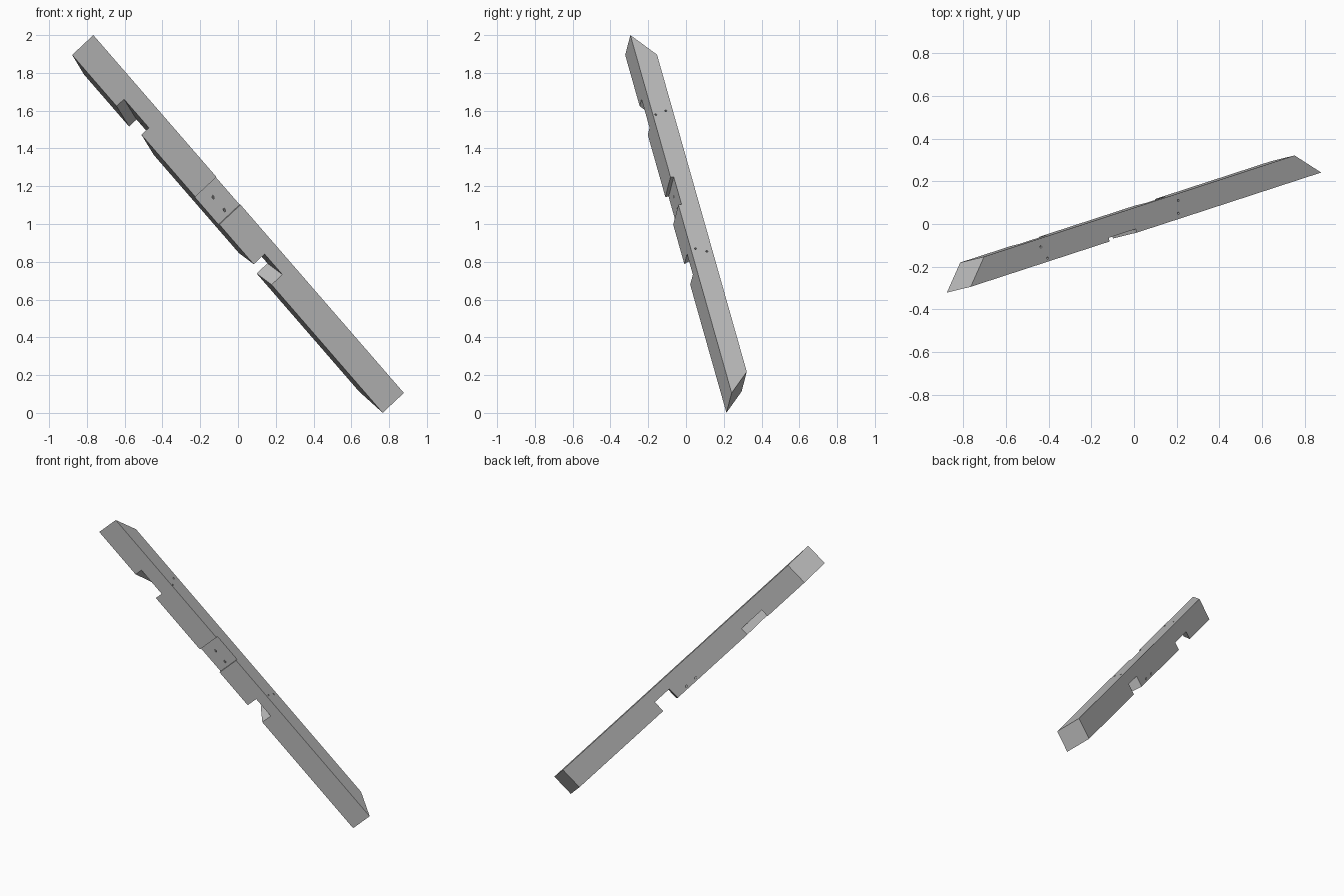
import bpy
import bmesh
from mathutils import Matrix, Vector

cube = bpy.data.objects.get("Cube")
if cube:
    bpy.data.objects.remove(cube, do_unlink=True)

LENGTH, WIDTH, DEPTH = 2.565, 0.156, 0.115
MITRE = 0.146

# Beam frame: local x runs down the beam, y from front to back, z across its width
along = Vector((0.641, 0.209, -0.7386)).normalized()
back = Vector((0.718, 0.176, 0.673)).cross(along).normalized()
across = along.cross(back)
frame = Matrix((along, back, across)).transposed().to_4x4()
frame.translation = (-0.878, -0.322, 1.895)

timber = bpy.data.materials.new("timber_grey")
timber.use_nodes = True
grey = (0.5, 0.5, 0.5, 1)
timber.diffuse_color = grey
timber.node_tree.nodes["Principled BSDF"].inputs["Base Color"].default_value = grey


def add_object(name, bm):
    bmesh.ops.recalc_face_normals(bm, faces=bm.faces)
    mesh = bpy.data.meshes.new(name)
    bm.to_mesh(mesh)
    bm.free()
    mesh.materials.append(timber)
    obj = bpy.data.objects.new(name, mesh)
    bpy.context.collection.objects.link(obj)
    return obj


def prism(name, outline, low, high):
    """Extrude an outline of (along, back) points across the beam."""
    bm = bmesh.new()
    face = bm.faces.new([bm.verts.new((x, y, low)) for x, y in outline])
    result = bmesh.ops.extrude_face_region(bm, geom=[face])
    verts = [v for v in result["geom"] if isinstance(v, bmesh.types.BMVert)]
    bmesh.ops.translate(bm, verts=verts, vec=(0, 0, high - low))
    return add_object(name, bm)


def drill(start, end, radius=0.006):
    """Round cutter running a little past both given points."""
    start, end = Vector(start), Vector(end)
    axis = end - start
    bm = bmesh.new()
    bmesh.ops.create_cone(bm, cap_ends=True, segments=12, radius1=radius,
                          radius2=radius, depth=axis.length * 1.3)
    turn = axis.to_track_quat("Z", "Y").to_matrix().to_4x4()
    bmesh.ops.transform(bm, verts=bm.verts,
                        matrix=Matrix.Translation((start + end) / 2) @ turn)
    return add_object("peg_hole_cutter", bm)


def slanted_notch(start, end, slant, height):
    """Skewed cutter for a lap joint in the lower edge."""
    over = 0.02
    rows = [(-over, -over * slant), (DEPTH + over, (DEPTH + over) * slant)]
    (y0, s0), (y1, s1) = rows
    outline = [(start + s0, y0), (end + s0, y0), (end + s1, y1), (start + s1, y1)]
    return prism("notch_cutter", outline, -over, height)


# Mitred beam with a shallow housing across its front face
housing_start, housing_end, housing_depth = 1.017, 1.216, 0.018
beam = prism("timber_beam", [
    (0, 0), (housing_start, 0), (housing_start, housing_depth),
    (housing_end, housing_depth), (housing_end, 0), (LENGTH, 0),
    (LENGTH - MITRE, DEPTH), (MITRE, DEPTH)], 0, WIDTH)

# Two skewed notches in the lower edge
cutters = [slanted_notch(0.367, 0.572, 1.32, 0.055),
           slanted_notch(1.5, 1.647, -0.65, 0.08)]

# Peg holes from the notches to the upper edge
for x, y in [(0.57, 0.016), (0.546, 0.076), (1.531, 0.025), (1.554, 0.083)]:
    cutters.append(drill((x, y, 0.05), (x, y, WIDTH)))

# Oblique peg holes from the housing to the back
for x in (1.087, 1.18):
    cutters.append(drill((x, housing_depth, 0.075), (x + 0.14, DEPTH, 0.018)))

bpy.context.view_layer.objects.active = beam
for cutter in cutters:
    cut = beam.modifiers.new("cut", "BOOLEAN")
    cut.operation = "DIFFERENCE"
    cut.solver = "EXACT"
    cut.object = cutter
    bpy.ops.object.modifier_apply(modifier=cut.name)
    bpy.data.objects.remove(cutter, do_unlink=True)

# Lean the finished beam into place
beam.data.transform(frame)
